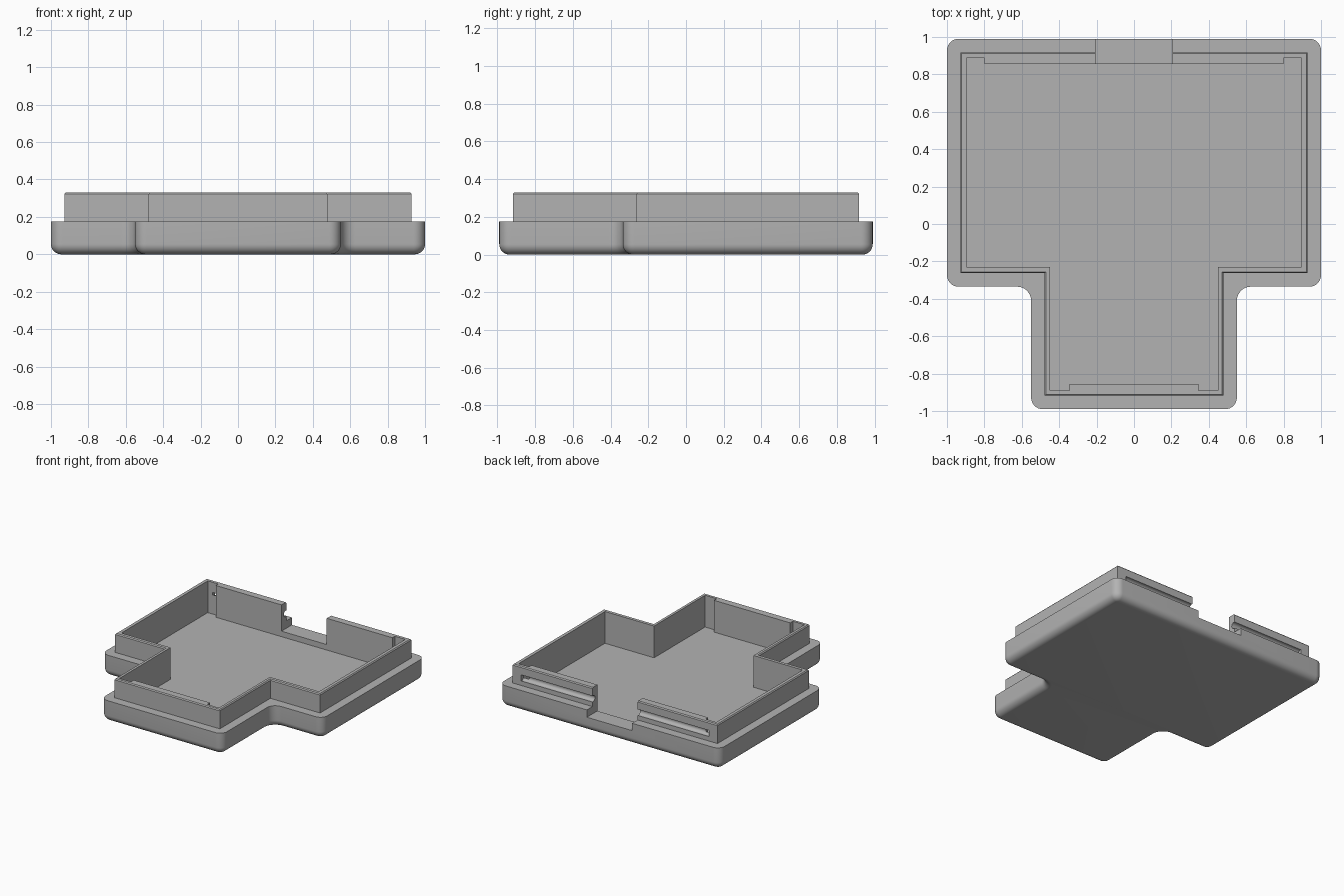
import bpy, bmesh, math
from mathutils import Vector

old = bpy.data.objects.get("Cube")
if old:
    bpy.data.objects.remove(old, do_unlink=True)

grey = bpy.data.materials.new("mid grey plastic")
grey.use_nodes = True
COLOUR = (0.45, 0.45, 0.45, 1)
grey.diffuse_color = COLOUR
grey.node_tree.nodes["Principled BSDF"].inputs["Base Color"].default_value = COLOUR


def mirrored(half):
    """Full outline from its right half, listed back to front (clockwise)."""
    return half + [(-x, y) for x, y in reversed(half)]


def inset_outline(inset, convex=0.0, concave=0.0, seg=1):
    """T-shaped outline moved inward, with its corners rounded."""
    arm, stem, back, step, front = 1 - inset, 0.55 - inset, 0.99 - inset, -0.335 + inset, -0.99 + inset
    pts = [Vector(p) for p in mirrored(
        [(arm, back), (arm, step), (stem, step), (stem, front)])]
    out = []
    for i, p in enumerate(pts):
        a = (pts[i - 1] - p).normalized()
        b = (pts[(i + 1) % len(pts)] - p).normalized()
        r = convex if a.x * b.y - a.y * b.x > 0 else concave
        if seg == 1:
            out.append(p)
            continue
        for k in range(seg + 1):
            t = math.pi / 2 * k / seg
            out.append(p + a * r * (1 - math.sin(t)) + b * r * (1 - math.cos(t)))
    return out


def loft(name, rings):
    """Closed solid through matching (outline, height) rings."""
    bm = bmesh.new()
    loops = [[bm.verts.new((x, y, z)) for x, y in pts] for pts, z in rings]
    for lo, hi in zip(loops, loops[1:]):
        for i in range(len(lo)):
            bm.faces.new((lo[i - 1], lo[i], hi[i], hi[i - 1]))
    bm.faces.new(loops[0])
    bm.faces.new(loops[-1])
    bmesh.ops.recalc_face_normals(bm, faces=bm.faces)
    mesh = bpy.data.meshes.new(name)
    bm.to_mesh(mesh)
    bm.free()
    mesh.materials.append(grey)
    ob = bpy.data.objects.new(name, mesh)
    bpy.context.collection.objects.link(ob)
    return ob


# Base tray with rounded corners and a rounded underside
FILLET, CORNER, INNER, TOP = 0.055, 0.062, 0.075, 0.175
rings = []
for k in range(9):
    t = math.pi / 2 * k / 8
    d = FILLET * (1 - math.sin(t))
    rings.append((inset_outline(d, CORNER - d, INNER + d, 8), FILLET * (1 - math.cos(t))))
rings.append((inset_outline(0, CORNER, INNER, 8), TOP))
tray = loft("tray", rings)

# Upright lip with a finely chamfered top edge
lip = loft("lip", [(inset_outline(0.072), 0.1), (inset_outline(0.072), 0.322),
                   (inset_outline(0.079), 0.33)])

# Cavity, leaving thicker wall panels at the back and front
cavity = loft("cavity_cutter", [(mirrored(
    [(0.8, 0.855), (0.8, 0.887), (0.895, 0.887), (0.895, -0.23), (0.45, -0.23),
     (0.45, -0.89), (0.345, -0.89), (0.345, -0.855)]), z) for z in (0.07, 0.5)])

# Opening through the back wall
opening = loft("opening_cutter", [(mirrored([(0.205, 1.2), (0.205, 0.8)]), z)
                                  for z in (0.115, 0.5)])

# Rounded snap groove along the outside of the back wall
bpy.ops.mesh.primitive_cylinder_add(vertices=20, radius=0.026, depth=1.7,
                                    location=(0, 0.911, 0.237),
                                    rotation=(0, math.pi / 2, 0))
groove = bpy.context.object
groove.name = "groove_cutter"

for tool, op in ((lip, 'UNION'), (cavity, 'DIFFERENCE'),
                 (opening, 'DIFFERENCE'), (groove, 'DIFFERENCE')):
    mod = tray.modifiers.new(tool.name, 'BOOLEAN')
    mod.operation, mod.object, mod.solver = op, tool, 'EXACT'
    tool.hide_render = True

# Bake the cuts, discard the helpers and smooth the rounded surfaces
bpy.ops.object.select_all(action='DESELECT')
tray.select_set(True)
bpy.context.view_layer.objects.active = tray
bpy.ops.object.convert(target='MESH')
for tool in (lip, cavity, opening, groove):
    bpy.data.objects.remove(tool, do_unlink=True)
tray.data.materials.clear()
tray.data.materials.append(grey)
for face in tray.data.polygons:
    face.material_index = 0
bpy.ops.object.shade_smooth_by_angle(angle=math.radians(30))
